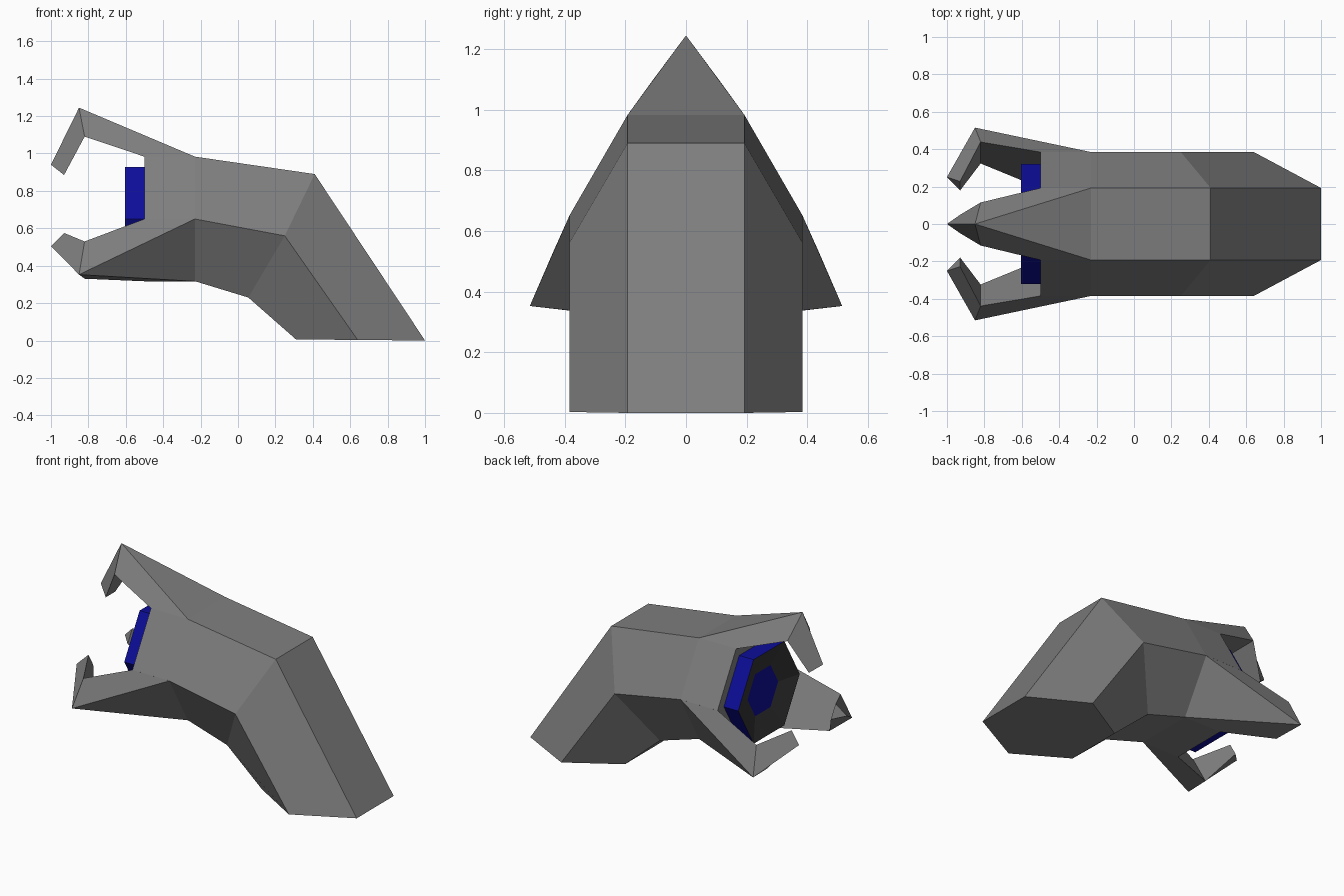
import bpy, bmesh, math

if "Cube" in bpy.data.objects:
    bpy.data.objects.remove(bpy.data.objects["Cube"])

CZ = 0.65                 # height of the muzzle axis
R, APO = 0.385, 0.333     # hexagon radius and apothem


def material(name, rgb):
    m = bpy.data.materials.new(name)
    m.diffuse_color = (*rgb, 1)
    m.use_nodes = True
    m.node_tree.nodes["Principled BSDF"].inputs["Base Color"].default_value = m.diffuse_color
    return m


grey = material("mid grey", (0.21, 0.21, 0.21))
blue = material("deep blue", (0.004, 0.004, 0.32))
dark = material("dark grey", (0.035, 0.035, 0.035))


def make(name, verts, faces, mats):
    me = bpy.data.meshes.new(name)
    bm = bmesh.new()
    vs = [bm.verts.new(v) for v in verts]
    for f, mi in faces:
        bm.faces.new([vs[i] for i in f]).material_index = mi
    bmesh.ops.recalc_face_normals(bm, faces=bm.faces)
    bm.to_mesh(me)
    bm.free()
    for m in mats:
        me.materials.append(m)
    ob = bpy.data.objects.new(name, me)
    bpy.context.collection.objects.link(ob)
    return ob


def hexring(top, mid, bot, rad):
    """Six points of a flat-topped hexagon section, from (x, z) of each level."""
    h = rad / 2
    return [(top[0], -h, top[1]), (top[0], h, top[1]), (mid[0], rad, mid[1]),
            (bot[0], h, bot[1]), (bot[0], -h, bot[1]), (mid[0], -rad, mid[1])]


def upright(x, rad):
    a = rad * APO / R
    return hexring((x, CZ + a), (x, CZ), (x, CZ - a), rad)


def loft(name, rings, mats, rule=lambda i: 0, last=0):
    verts = [v for r in rings for v in r]
    faces = [((i * 6 + j, i * 6 + (j + 1) % 6, i * 6 + 6 + (j + 1) % 6, i * 6 + 6 + j), rule(i))
             for i in range(len(rings) - 1) for j in range(6)]
    n = len(verts)
    faces += [(tuple(range(6)), 0), (tuple(range(n - 6, n)), last)]
    return make(name, verts, faces, mats)


# bent hexagonal body, from the mouth down to the base
loft("body", [
    upright(-0.5, R),
    upright(-0.23, R),
    hexring((0.41, 0.89), (0.25, 0.56), (0.055, 0.23), R),
    hexring((1.0, 0.0), (0.64, 0.003), (0.31, 0.006), R)], [grey])

# blue plug in the mouth with a dark funnel and blue centre
loft("mouth_plug", [upright(-0.49, 0.32), upright(-0.605, 0.32), upright(-0.56, 0.16)],
     [blue, dark], rule=lambda i: i, last=0)

# three hooked claws: points as (x, radial distance, half width)
for k in range(3):
    a = math.radians(120 * k)

    def pt(x, r, w):
        return (x, r * math.sin(a) + w * math.cos(a), CZ + r * math.cos(a) - w * math.sin(a))

    verts = [pt(-0.85, 0.595, 0), pt(-1.0, 0.29, 0)]           # knuckle, tip
    for s in (1, -1):
        verts += [pt(-0.23, APO, s * R / 2), pt(-0.5, APO, s * R / 2),
                  pt(-0.82, 0.44, s * 0.115), pt(-0.93, 0.235, s * 0.049)]
    faces = [(0, 2, 6), (3, 4, 8, 7), (4, 5, 9, 8), (1, 5, 9),
             (2, 3, 4, 0), (6, 7, 8, 0), (0, 4, 5, 1), (0, 8, 9, 1)]
    make(f"claw_{k + 1}", verts, [(f, 0) for f in faces], [grey])
